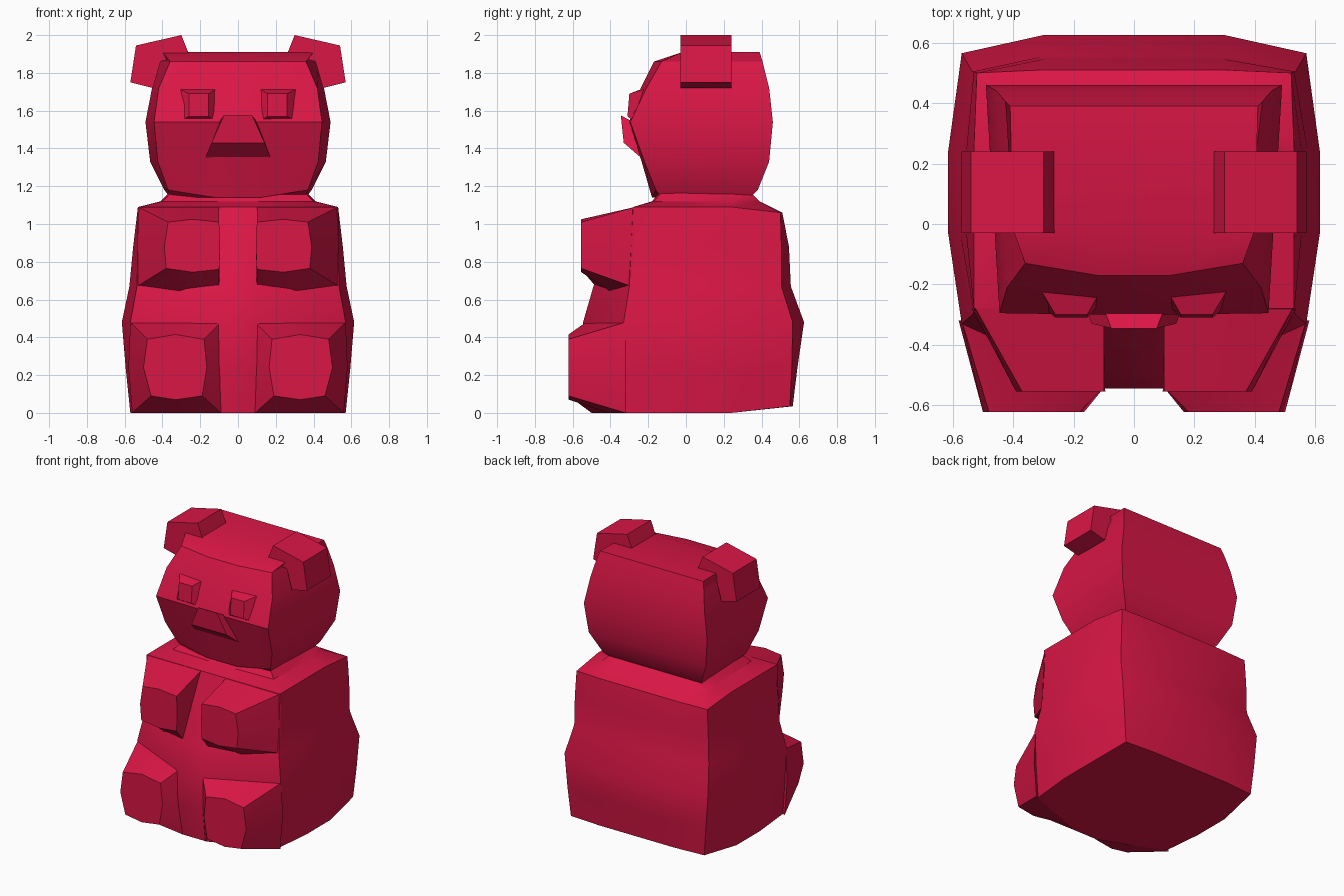
import bpy, bmesh, math

red = bpy.data.materials.new("red_gummy")
red.diffuse_color = (0.70, 0.008, 0.06, 1)


def loft(name, rings, mirror=False, angle=28):
    """Skin a list of equal-length closed rings of 3D points and cap both ends."""
    bm = bmesh.new()
    vs = [[bm.verts.new(p) for p in r] for r in rings]
    n = len(vs[0])
    for a, b in zip(vs, vs[1:]):
        for i in range(n):
            j = (i + 1) % n
            bm.faces.new((a[i], a[j], b[j], b[i]))
    bm.faces.new(vs[0])
    bm.faces.new(vs[-1])
    bmesh.ops.recalc_face_normals(bm, faces=bm.faces)
    me = bpy.data.meshes.new(name)
    bm.to_mesh(me)
    bm.free()
    me.materials.append(red)
    ob = bpy.data.objects.new(name, me)
    bpy.context.collection.objects.link(ob)
    if mirror:
        ob.modifiers.new("mirror", "MIRROR").use_clip = False
    bpy.ops.object.select_all(action='DESELECT')
    ob.select_set(True)
    bpy.context.view_layer.objects.active = ob
    bpy.ops.object.shade_smooth_by_angle(angle=math.radians(angle))
    return ob


def symmetric(half):
    """Complete a right-hand half outline with its mirror image."""
    return half + [(-x, y, z) for x, y, z in reversed(half)]


# Torso: z, belly y, front corner x/y, side x, back corner x/y, back centre y
torso = [(0.00, -.50, .54, -.33, .57, .53, .55, .565),
         (0.24, -.54, .555, -.33, .595, .55, .56, .59),
         (0.48, -.545, .57, -.33, .615, .57, .565, .625),
         (0.67, -.49, .535, -.30, .575, .535, .505, .555),
         (0.88, -.385, .53, -.29, .555, .53, .505, .545),
         (1.09, -.28, .53, -.28, .53, .52, .50, .51),
         (1.12, -.18, .40, -.17, .41, .40, .39, .39),
         (1.17, -.14, .35, -.13, .36, .35, .34, .34)]
rings = []
for z, yf, fx, fy, sx, bx, by, bm_y in torso:
    zb = z - .03 if z == 1.09 else (.035 if z == 0 else z)
    rings.append(symmetric([(.1, yf, z), (fx, fy, z), (sx, -.03, z),
                            (sx, .24, z), (bx, by, zb), (.3, bm_y, zb)]))
loft("torso", rings)

# Head: z, back x/y, front corner x/y, face centre y
head = [(1.14, .36, .34, .35, -.13, -.14), (1.18, .39, .38, .37, -.16, -.18),
        (1.33, .465, .44, .425, -.22, -.235), (1.54, .49, .46, .445, -.295, -.30),
        (1.72, .455, .44, .42, -.21, -.24), (1.86, .425, .405, .36, -.13, -.17),
        (1.91, .41, .39, .40, -.02, -.02)]
loft("head", [symmetric([(.12, yc, z - (.04 if z == 1.18 else 0)), (fx, fy, z), (bx, by, z)])
              for z, bx, by, fx, fy, yc in head])

# Ears: bent flap outline pushed through in depth
ear = [(.30, 2.0), (.54, 1.945), (.57, 1.75), (.45, 1.72), (.41, 1.86), (.26, 1.90)]
loft("ear", [[(x, y, z) for x, z in ear] for y in (-.03, .24)], True)


def paw(name, back, front, y):
    """Limb block from the body surface out to a flat eight-sided pad."""
    loft(name, [back, [(x, y, z) for x, z in front]], True)


# Legs
paw("leg",
    [(.09, -.53, .48), (.33, -.425, .48), (.57, -.32, .48), (.58, -.32, .24),
     (.56, -.32, .0), (.33, -.41, .0), (.09, -.50, .0), (.09, -.53, .24)],
    [(.18, .39), (.33, .415), (.48, .39), (.50, .24),
     (.46, .09), (.33, .07), (.19, .09), (.165, .24)], -.622)

# Arms
paw("arm",
    [(.1, -.27, 1.09), (.32, -.27, 1.09), (.53, -.27, 1.09), (.535, -.28, .88),
     (.535, -.29, .67), (.32, -.38, .63), (.1, -.47, .66), (.1, -.375, .88)],
    [(.1, 1.01), (.24, 1.025), (.37, 1.01), (.39, .88),
     (.38, .765), (.24, .745), (.1, .76), (.095, .88)], -.555)

# Eyes
loft("eye", [[(.11, -.22, 1.72), (.32, -.20, 1.72), (.32, -.26, 1.54), (.11, -.27, 1.54)],
             [(.155, -.30, 1.69), (.26, -.30, 1.69), (.26, -.31, 1.57), (.155, -.31, 1.57)]], True)

# Snout
loft("snout", [[(-.10, -.28, 1.54), (.10, -.28, 1.54), (.18, -.22, 1.335), (-.18, -.22, 1.335)],
               [(-.075, -.345, 1.575), (.075, -.345, 1.575), (.14, -.33, 1.43), (-.14, -.33, 1.43)]])
